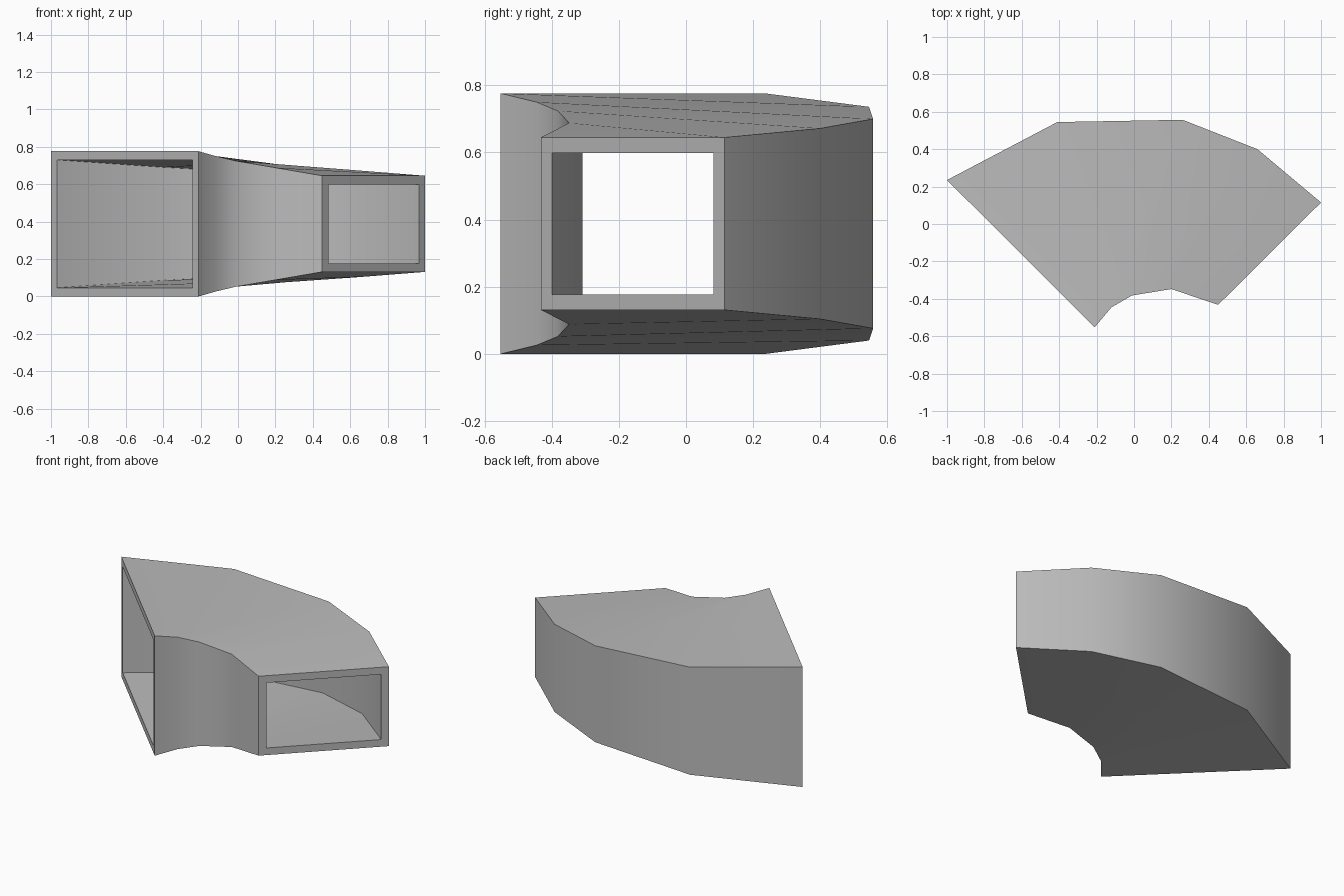
import bpy
import bmesh
from math import radians
from mathutils import Vector

cube = bpy.data.objects.get("Cube")
if cube:
    bpy.data.objects.remove(cube, do_unlink=True)

MID = 0.388    # height of the duct's centre line
WALL = 0.046   # wall thickness

# Stations along the bend: outer wall (x, y, half height), inner wall (same)
stations = [
    ((-1.0, 0.235, 0.388), (-0.21, -0.552, 0.388)),
    ((-0.41, 0.545, 0.348), (-0.12, -0.445, 0.362)),
    ((0.26, 0.557, 0.312), (-0.01, -0.382, 0.336)),
    ((0.66, 0.40, 0.284), (0.20, -0.348, 0.300)),
    ((1.0, 0.115, 0.257), (0.45, -0.432, 0.257)),
]


def section(bm, outer, inner, inset):
    """One rectangular cross-section, shrunk by the inset."""
    a, b = Vector(outer[:2]), Vector(inner[:2])
    step = (b - a).normalized() * inset
    a, b = a + step, b - step
    ha, hb = outer[2] - inset, inner[2] - inset
    corners = [(a, -ha), (b, -hb), (b, hb), (a, ha)]
    return [bm.verts.new((p.x, p.y, MID + h)) for p, h in corners]


def bridge(bm, ring_a, ring_b):
    for i in range(4):
        j = (i + 1) % 4
        bm.faces.new((ring_a[i], ring_a[j], ring_b[j], ring_b[i]))


# Hollow duct: outer skin, inner skin and a rim at each open end
bm = bmesh.new()
outside = [section(bm, o, i, 0) for o, i in stations]
inside = [section(bm, o, i, WALL) for o, i in stations]
for skin in (outside, inside):
    for ring_a, ring_b in zip(skin, skin[1:]):
        bridge(bm, ring_a, ring_b)
for end in (0, -1):
    bridge(bm, outside[end], inside[end])
bmesh.ops.recalc_face_normals(bm, faces=bm.faces)

mesh = bpy.data.meshes.new("duct_elbow")
bm.to_mesh(mesh)
bm.free()
duct = bpy.data.objects.new("duct_elbow", mesh)
bpy.context.collection.objects.link(duct)

# Plain grey metal
grey = bpy.data.materials.new("plain_grey")
grey.use_nodes = True
colour = (0.5, 0.5, 0.5, 1)
grey.diffuse_color = colour
grey.node_tree.nodes["Principled BSDF"].inputs["Base Color"].default_value = colour
mesh.materials.append(grey)

# Smooth bends, crisp corners
bpy.ops.object.select_all(action="DESELECT")
duct.select_set(True)
bpy.context.view_layer.objects.active = duct
bpy.ops.object.shade_smooth_by_angle(angle=radians(35))
